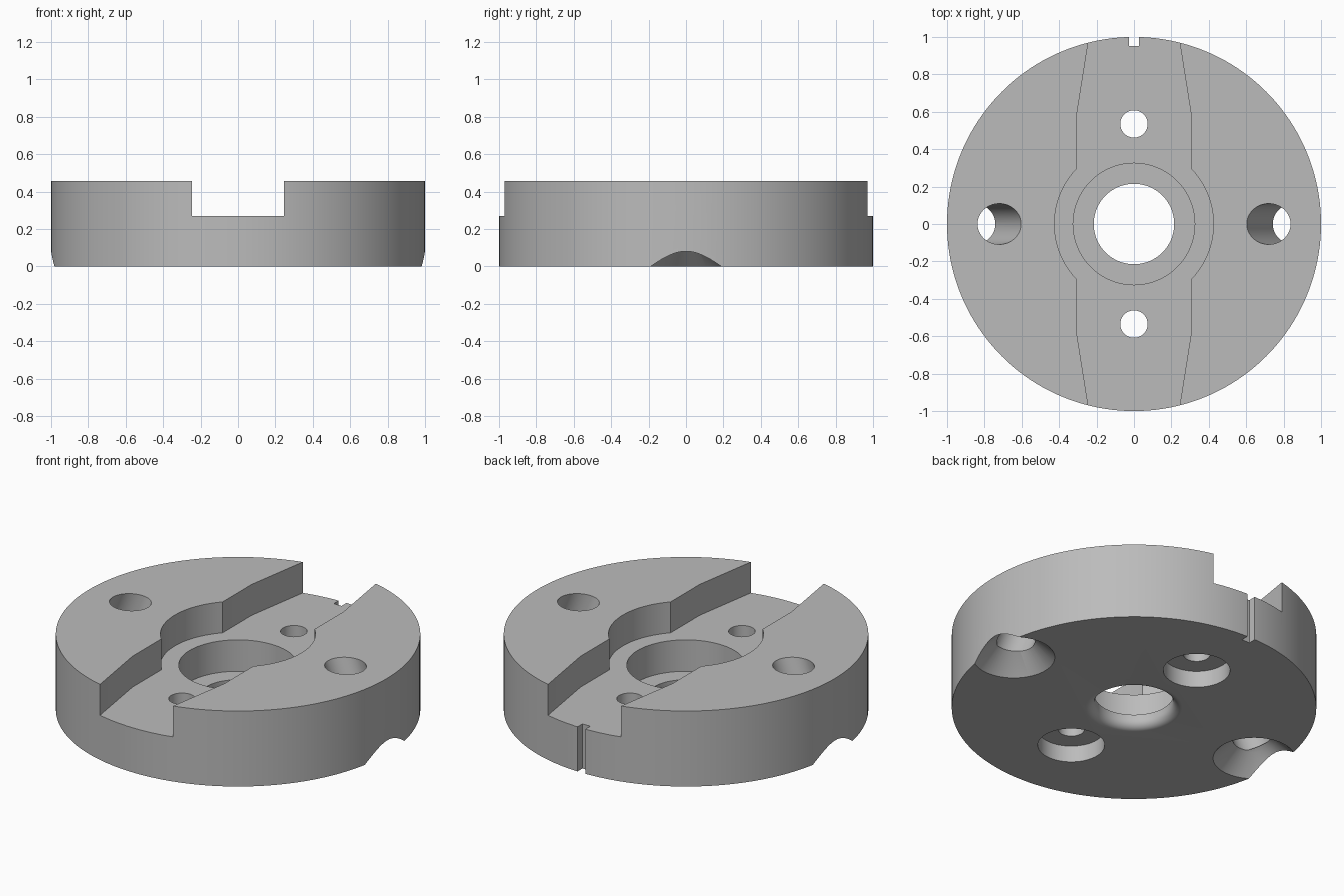
import bpy, bmesh, math
from mathutils import Vector, Matrix

cube = bpy.data.objects.get("Cube")
if cube:
    bpy.data.objects.remove(cube, do_unlink=True)

HEIGHT, FLOOR = 0.457, 0.27

# Single machined-metal colour
grey = bpy.data.materials.new("machined grey")
grey.use_nodes = True
grey.diffuse_color = (0.5, 0.5, 0.5, 1)
grey.node_tree.nodes["Principled BSDF"].inputs["Base Color"].default_value = grey.diffuse_color


def finish(name, bm):
    bmesh.ops.recalc_face_normals(bm, faces=bm.faces)
    mesh = bpy.data.meshes.new(name)
    bm.to_mesh(mesh)
    bm.free()
    mesh.materials.append(grey)
    obj = bpy.data.objects.new(name, mesh)
    bpy.context.collection.objects.link(obj)
    return obj


def revolve(name, profile, x=0, y=0, steps=64):
    """Closed solid turned about a vertical axis from (radius, z) points."""
    bm = bmesh.new()
    rings = []
    for r, z in profile:
        rings.append([bm.verts.new((x + r * math.cos(a), y + r * math.sin(a), z))
                      for a in (math.tau * i / steps for i in range(steps))])
    for low, high in zip(rings, rings[1:]):
        for i in range(steps):
            j = (i + 1) % steps
            bm.faces.new((low[i], low[j], high[j], high[i]))
    bm.faces.new(rings[0])
    bm.faces.new(rings[-1])
    return finish(name, bm)


def prism(name, outline, z0, z1):
    bm = bmesh.new()
    face = bm.faces.new([bm.verts.new((x, y, z0)) for x, y in outline])
    top = bmesh.ops.extrude_face_region(bm, geom=[face])["geom"]
    bmesh.ops.translate(bm, vec=(0, 0, z1 - z0),
                        verts=[v for v in top if isinstance(v, bmesh.types.BMVert)])
    return finish(name, bm)


def tilted_rod(name, start, end, radius):
    bm = bmesh.new()
    axis = Vector(end) - Vector(start)
    turn = axis.to_track_quat('Z', 'Y').to_matrix().to_4x4()
    place = Matrix.Translation((Vector(start) + Vector(end)) / 2) @ turn
    bmesh.ops.create_cone(bm, cap_ends=True, segments=64, radius1=radius,
                          radius2=radius, depth=axis.length, matrix=place)
    return finish(name, bm)


# Round plate
plate = revolve("round_plate", [(1, 0), (1, HEIGHT)], steps=160)
cutters = []

# Tapered channel that widens to a round pocket in the middle
half, pocket = 0.308, 0.425
corner = math.acos(half / pocket)
side = [(0.224, -1.1), (half, -0.57)]
side += [(pocket * math.cos(a), pocket * math.sin(a))
         for a in (corner * (i / 12 - 1) for i in range(25))]
side += [(half, 0.57), (0.224, 1.1)]
cutters.append(prism("channel", side + [(-x, -y) for x, y in side], FLOOR, 0.7))

# Stepped centre bore with a rounded lower lip
lip = 0.05
curve = [(0.215 + lip - lip * math.sin(a), lip - lip * math.cos(a))
         for a in (math.pi / 2 * i / 8 for i in range(9))]
cutters.append(revolve("centre_bore", [(0.215 + lip, -0.1)] + curve +
                       [(0.215, 0.08), (0.325, 0.08), (0.325, 0.6)], steps=96))

for s in (-1, 1):
    # Counterbored bolt holes
    cutters.append(revolve("bolt_hole", [(0.183, -0.1), (0.183, 0.1), (0.073, 0.1),
                                         (0.073, 0.6)], y=s * 0.535))
    # Slanted holes with a conical mouth that breaks the rim
    cutters.append(revolve("cone_mouth", [(0.33, -0.1), (0.116, 0.104), (0.03, 0.16)],
                           x=s * 0.86))
    top, low = Vector((s * 0.72, 0, HEIGHT)), Vector((s * 0.86, 0, 0.1))
    step = (top - low) * 0.25
    cutters.append(tilted_rod("slanted_hole", low - step * 0.05, top + step, 0.109))

# Locating notch in the back rim
cutters.append(prism("notch", [(-0.026, 0.953), (0.026, 0.953),
                               (0.026, 1.1), (-0.026, 1.1)], -0.1, 0.6))

# Cut everything out of the plate
bpy.context.view_layer.objects.active = plate
for cutter in cutters:
    cutter.hide_render = True
    mod = plate.modifiers.new(cutter.name, 'BOOLEAN')
    mod.operation, mod.solver, mod.object = 'DIFFERENCE', 'EXACT', cutter
    bpy.ops.object.modifier_apply(modifier=mod.name)
    bpy.data.objects.remove(cutter, do_unlink=True)

bpy.ops.object.select_all(action='DESELECT')
plate.select_set(True)
bpy.ops.object.shade_smooth_by_angle(angle=math.radians(25))
